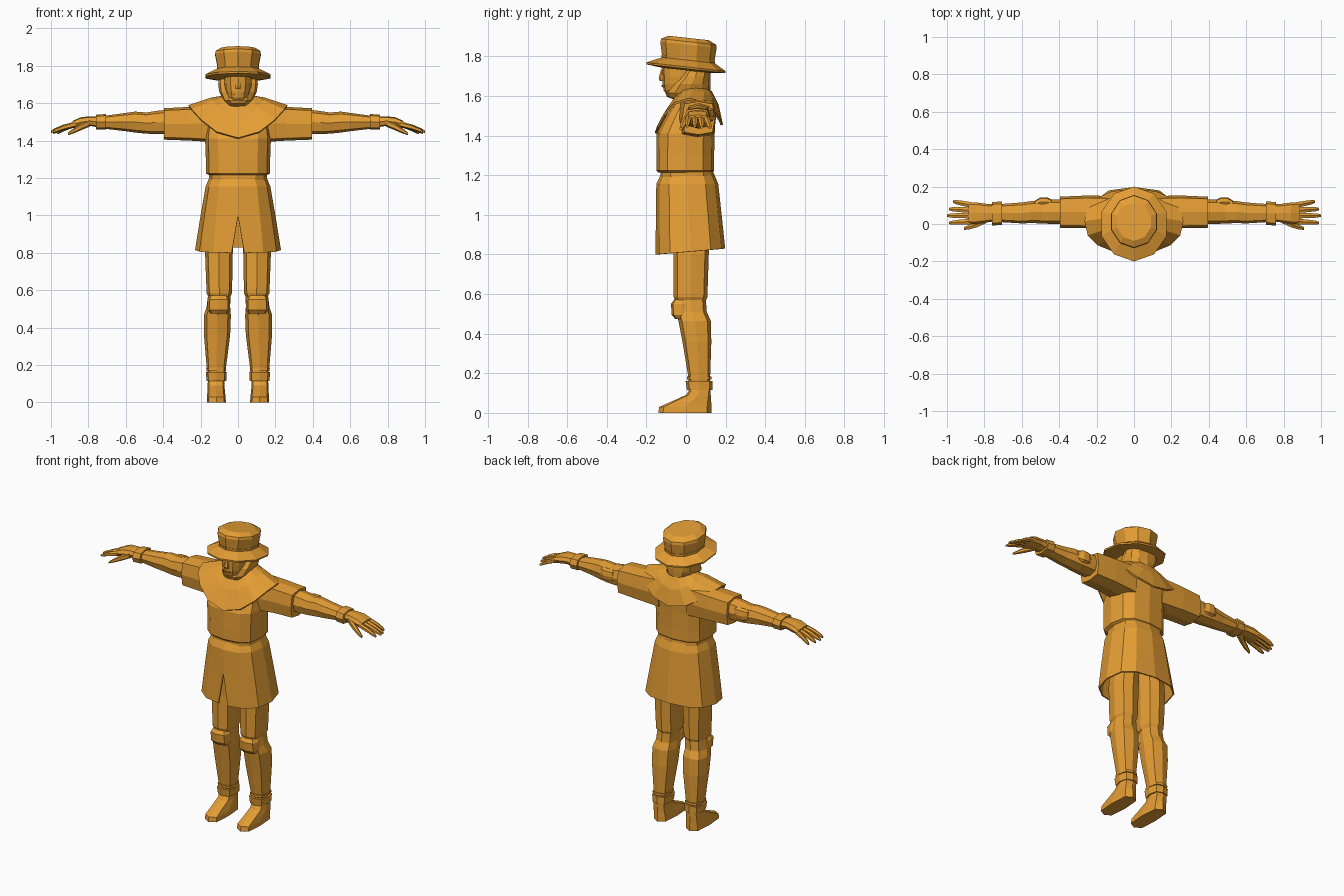
import bpy, bmesh, math

MAT = bpy.data.materials.new("ochre")
MAT.diffuse_color = (0.78, 0.34, 0.035, 1)


def spow(v, p):
    return math.copysign(abs(v) ** (2 / p), v) if abs(v) > 1e-6 else 0.0


def section(n, p, turn=0.0, open_front=False):
    """Unit superellipse starting at the front, filling -1..1 both ways."""
    pts = []
    for i in range(n + (1 if open_front else 0)):
        a = 2 * math.pi * (i + turn) / n
        pts.append((spow(math.sin(a), p), spow(-math.cos(a), p)))
    mx = max(abs(q[0]) for q in pts)
    my = max(abs(q[1]) for q in pts)
    return [(u / mx, v / my) for u, v in pts]


def loft(name, rings, n=8, p=2.8, axis='Z', turn=0.0, caps=True, mirror=False,
         shape=None, gaps=None, thick=0.0):
    """Rings are (station, a0, a1, b0, b1): a/b are x/y for Z, y/z for X."""
    bm = bmesh.new()
    sec = section(n, p, turn, gaps is not None)
    loops = []
    for k, (t, a0, a1, b0, b1) in enumerate(rings):
        loop = []
        for i, (u, v) in enumerate(sec):
            a = (a0 + a1) / 2 + u * (a1 - a0) / 2
            b = (b0 + b1) / 2 + v * (b1 - b0) / 2
            if gaps and i in (0, n):
                a += gaps[k] * (1 if i == 0 else -1)
            co = (a, b, t) if axis == 'Z' else (t, a, b)
            if shape:
                co = shape(k, u, v, co)
            loop.append(bm.verts.new(co))
        loops.append(loop)
    m = len(sec)
    for A, B in zip(loops, loops[1:]):
        for i in range(m - 1 if gaps else m):
            j = (i + 1) % m
            bm.faces.new((A[i], A[j], B[j], B[i]))
    if caps:
        bm.faces.new(loops[0])
        bm.faces.new(loops[-1])
    bmesh.ops.recalc_face_normals(bm, faces=bm.faces)
    me = bpy.data.meshes.new(name)
    bm.to_mesh(me)
    bm.free()
    me.materials.append(MAT)
    ob = bpy.data.objects.new(name, me)
    bpy.context.collection.objects.link(ob)
    if thick:
        s = ob.modifiers.new("thickness", 'SOLIDIFY')
        s.thickness = thick
        s.offset = -1
    if mirror:
        ob.modifiers.new("mirror", 'MIRROR')
    return ob


def sym(t, w, y0, y1):
    return (t, -w, w, y0, y1)


# Hat, tilted down towards the back
def tilt(k, u, v, co):
    return (co[0], co[1], co[2] - 0.11 * co[1])


loft("hat_brim", [sym(1.73, 0.11, -0.12, 0.13), sym(1.738, 0.172, -0.2, 0.2),
                  sym(1.748, 0.175, -0.2, 0.2), sym(1.785, 0.105, -0.115, 0.14)],
     10, 2, shape=tilt)
loft("hat_crown", [sym(1.77, 0.104, -0.118, 0.14), sym(1.86, 0.122, -0.13, 0.155),
                   sym(1.876, 0.12, -0.125, 0.152), sym(1.895, 0.09, -0.09, 0.115)],
     10, 2, shape=tilt)
loft("hat_band", [sym(1.775, 0.109, -0.122, 0.145), sym(1.797, 0.112, -0.125, 0.147)],
     10, 2, shape=tilt)

# Head: face, nose and hood with a slanted opening
loft("face", [sym(1.61, 0.035, -0.1, 0.05), sym(1.63, 0.055, -0.113, 0.05),
              sym(1.66, 0.065, -0.118, 0.05), sym(1.70, 0.072, -0.12, 0.06),
              sym(1.78, 0.075, -0.125, 0.06)], 12, 2.3)
loft("nose", [sym(1.675, 0.014, -0.132, -0.1), sym(1.69, 0.015, -0.138, -0.1),
              sym(1.735, 0.008, -0.126, -0.1)], 6, 2)
loft("mouth", [sym(1.645, 0.022, -0.122, -0.1), sym(1.655, 0.024, -0.124, -0.1)], 6, 2.5)
loft("hood", [sym(1.57, 0.08, -0.03, 0.11), sym(1.597, 0.062, -0.098, 0.12),
              sym(1.615, 0.08, -0.104, 0.123), sym(1.66, 0.1, -0.07, 0.125),
              sym(1.70, 0.106, -0.03, 0.125), sym(1.76, 0.102, 0.02, 0.122)], 12, 2.5)


# Shoulder cape: the hem rises towards the arms
def drape(k, u, v, co):
    front, rise = [((1.63, 1.625), 0.012), ((1.525, 1.555), 0.10),
                   ((1.415, 1.455), 0.17)][k]
    z = front[0] if v < 0 else front[1]
    top = (1.64, 1.63, 1.59)[k]
    return (co[0], co[1], z + (top - z) * u * u)


loft("cape", [sym(0, 0.085, -0.03, 0.13), sym(0, 0.145, -0.1, 0.165),
              sym(0, 0.265, -0.158, 0.187)], 16, 2.3, caps=False,
     shape=drape, thick=0.012)

# Jacket, waist and open skirt of the coat
loft("jacket", [sym(1.215, 0.155, -0.14, 0.135), sym(1.225, 0.172, -0.15, 0.142),
                sym(1.30, 0.172, -0.15, 0.142), sym(1.41, 0.176, -0.148, 0.145),
                sym(1.50, 0.165, -0.10, 0.15), sym(1.59, 0.12, -0.04, 0.13)], 12, 2.8)
loft("waist", [sym(1.17, 0.155, -0.13, 0.145), sym(1.225, 0.155, -0.13, 0.138)], 12, 2.8)


def hem(k, u, v, co):
    return (co[0], co[1], co[2] + (0.015 * v if k == 3 else 0))


loft("coat_skirt", [sym(1.205, 0.152, -0.127, 0.143), sym(1.155, 0.173, -0.15, 0.163),
                    sym(1.0, 0.2, -0.152, 0.18), sym(0.815, 0.23, -0.154, 0.198)],
     12, 2.6, caps=False, gaps=(0, 0, 0, 0.034), shape=hem, thick=0.008)

# Arms
loft("sleeve", [(0.1, -0.04, 0.15, 1.39, 1.59), (0.26, -0.022, 0.152, 1.40, 1.58),
                (0.395, -0.02, 0.146, 1.405, 1.573)], 8, 4.5, 'X', mirror=True)
loft("forearm", [(0.38, 0.0, 0.13, 1.435, 1.565), (0.44, 0.0, 0.13, 1.435, 1.558),
                 (0.49, 0.003, 0.128, 1.437, 1.55), (0.55, 0.005, 0.122, 1.443, 1.555),
                 (0.60, 0.003, 0.115, 1.45, 1.548), (0.71, 0.01, 0.107, 1.463, 1.533)],
     8, 2.7, 'X', mirror=True)
loft("elbow_pad", [(0.44, 0.09, 0.13, 1.47, 1.54), (0.465, 0.09, 0.143, 1.465, 1.545),
                   (0.50, 0.09, 0.143, 1.465, 1.545), (0.53, 0.09, 0.125, 1.475, 1.535)],
     8, 2.5, 'X', mirror=True)
loft("wrist_cuff", [(0.705, -0.005, 0.12, 1.46, 1.542), (0.758, -0.008, 0.118, 1.46, 1.538)],
     8, 3, 'X', mirror=True)
loft("palm", [(0.74, 0.015, 0.105, 1.47, 1.53), (0.79, 0.008, 0.108, 1.478, 1.53),
              (0.84, 0.0, 0.115, 1.472, 1.525), (0.885, 0.0, 0.117, 1.467, 1.505)],
     8, 3, 'X', mirror=True)
# Fingers: base y, tip y, tip x, tip z
fingers = [("index_finger", 0.014, 0.006, 0.99, 1.447),
           ("middle_finger", 0.045, 0.045, 1.0, 1.447),
           ("ring_finger", 0.074, 0.08, 0.99, 1.442),
           ("small_finger", 0.102, 0.12, 0.968, 1.44)]
for name, yb, yt, xt, zt in fingers:
    rings = []
    for f, r, drop in ((0, 0.015, 0), (0.5, 0.0135, 0.4), (0.85, 0.011, 0.8), (1, 0.006, 1)):
        y = yb + (yt - yb) * f
        z = 1.487 + (zt - 1.487) * drop
        rings.append((0.87 + (xt - 0.87) * f, y - r, y + r, z - r, z + r))
    loft(name, rings, 6, 2.4, 'X', mirror=True)
loft("thumb", [(0.79, 0.005, 0.05, 1.475, 1.515), (0.84, -0.018, 0.015, 1.455, 1.492),
               (0.88, -0.029, -0.003, 1.438, 1.465), (0.91, -0.032, -0.017, 1.428, 1.442)],
     6, 2.4, 'X', mirror=True)

# Legs
loft("thigh", [(1.1, 0.015, 0.145, -0.08, 0.12), (0.8, 0.028, 0.176, -0.062, 0.115),
               (0.585, 0.032, 0.168, -0.062, 0.108), (0.565, 0.04, 0.158, -0.055, 0.1)],
     8, 2.8, mirror=True)
loft("lower_leg", [(0.575, 0.04, 0.16, -0.05, 0.1), (0.51, 0.042, 0.168, -0.05, 0.105),
                   (0.465, 0.038, 0.183, -0.038, 0.125), (0.36, 0.042, 0.182, -0.018, 0.128),
                   (0.18, 0.065, 0.167, 0.012, 0.122), (0.15, 0.07, 0.16, 0.015, 0.12)],
     8, 2.8, mirror=True)
loft("knee_pad", [(0.475, 0.055, 0.15, -0.055, 0.02), (0.495, 0.043, 0.163, -0.072, 0.03),
                  (0.55, 0.043, 0.163, -0.076, 0.03), (0.572, 0.055, 0.152, -0.06, 0.02)],
     8, 3.2, mirror=True)
loft("boot_cuff", [(0.115, 0.063, 0.168, 0.005, 0.133), (0.162, 0.06, 0.172, -0.002, 0.133)],
     8, 3, mirror=True)
loft("boot_strap", [(0.168, 0.065, 0.168, 0.005, 0.13), (0.183, 0.063, 0.17, 0.005, 0.13)],
     8, 3, mirror=True)
loft("boot", [(0.0, 0.065, 0.166, -0.14, 0.13), (0.03, 0.066, 0.165, -0.135, 0.13),
              (0.058, 0.07, 0.164, -0.072, 0.127), (0.09, 0.072, 0.163, 0.0, 0.125),
              (0.13, 0.072, 0.16, 0.025, 0.125)], 8, 3.6, mirror=True)
